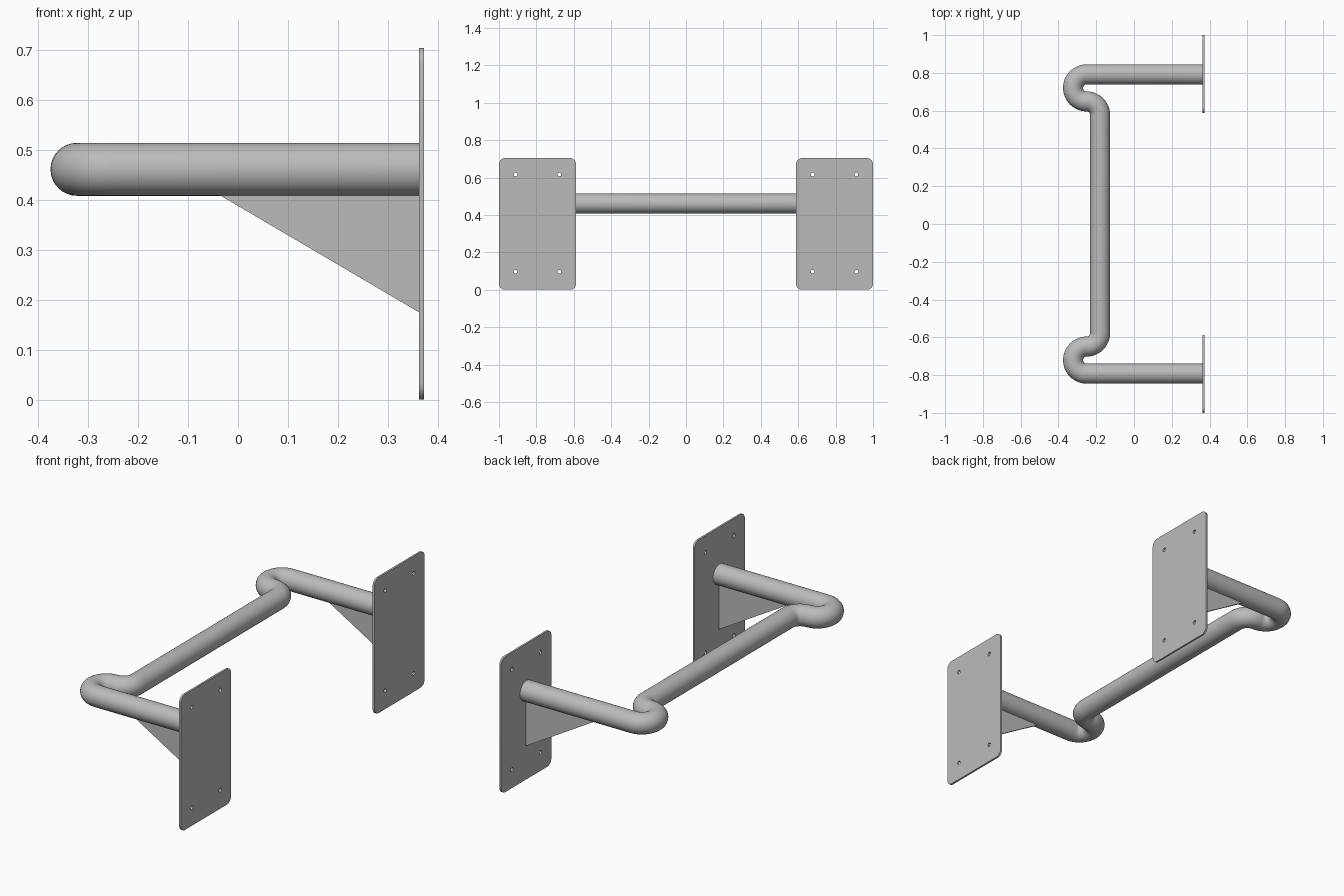
import bpy, bmesh
from math import pi, cos, sin, radians

cube = bpy.data.objects.get("Cube")
if cube:
    bpy.data.objects.remove(cube, do_unlink=True)

steel = bpy.data.materials.new("grey steel")
steel.use_nodes = True
GREY = (0.5, 0.5, 0.5, 1)
steel.diffuse_color = GREY
steel.node_tree.nodes["Principled BSDF"].inputs["Base Color"].default_value = GREY

TUBE_R, TUBE_Z, ARM_Y = 0.053, 0.461, 0.792
BEND_R, BEND_X = 0.0715, -0.251
PLATE_X, PLATE_T = 0.367, 0.01
PLATE_W, PLATE_H, CORNER = 0.412, 0.704, 0.033


def arc(cx, cy, r, start, end, steps):
    angles = [radians(start + (end - start) * i / steps) for i in range(steps + 1)]
    return [(cx + r * cos(a), cy + r * sin(a)) for a in angles]


def curve_object(name, dimensions, outlines, cyclic):
    data = bpy.data.curves.new(name, 'CURVE')
    data.dimensions = dimensions
    for points in outlines:
        spline = data.splines.new('POLY')
        spline.points.add(len(points) - 1)
        for p, (x, y) in zip(spline.points, points):
            p.co = (x, y, 0, 1)
        spline.use_cyclic_u = cyclic
    obj = bpy.data.objects.new(name, data)
    bpy.context.collection.objects.link(obj)
    return obj


def finish(obj):
    """Turn into a clean, welded mesh with smooth rounds and sharp edges."""
    bpy.ops.object.select_all(action='DESELECT')
    obj.select_set(True)
    bpy.context.view_layer.objects.active = obj
    if obj.type == 'CURVE':
        bpy.ops.object.convert(target='MESH')
        obj = bpy.context.view_layer.objects.active
    bm = bmesh.new()
    bm.from_mesh(obj.data)
    bmesh.ops.remove_doubles(bm, verts=bm.verts, dist=0.0001)
    bmesh.ops.recalc_face_normals(bm, faces=bm.faces)
    bm.to_mesh(obj.data)
    bm.free()
    obj.data.materials.clear()
    obj.data.materials.append(steel)
    bpy.ops.object.shade_smooth_by_angle(angle=radians(35))


# Bent tube: arm, U bend, quarter bend, then mirrored along the bar
half = [(PLATE_X - PLATE_T / 2, ARM_Y)]
half += arc(BEND_X, ARM_Y - BEND_R, BEND_R, 90, 270, 24)
half += arc(BEND_X, ARM_Y - 3 * BEND_R, BEND_R, 90, 0, 12)[1:]
path = half + [(x, -y) for x, y in reversed(half)]
tube = curve_object("bent_tube", '3D', [path], False)
tube.location.z = TUBE_Z
tube.data.bevel_depth = TUBE_R
tube.data.bevel_resolution = 14
tube.data.use_fill_caps = True
finish(tube)

for side, label in ((1, "back"), (-1, "front")):
    # Wall plate: rounded rectangle with four screw holes
    w, h = PLATE_W / 2 - CORNER, PLATE_H / 2 - CORNER
    outline = []
    for sx, sy, start in ((1, 1, 0), (-1, 1, 90), (-1, -1, 180), (1, -1, 270)):
        outline += arc(sx * w, sy * h, CORNER, start, start + 90, 8)
    holes = [arc(sx * 0.117, 0.004 + sy * 0.26, 0.01, 0, 360, 16)[:-1]
             for sx in (-1, 1) for sy in (-1, 1)]
    plate = curve_object(label + "_wall_plate", '2D', [outline] + holes, True)
    plate.data.fill_mode = 'BOTH'
    plate.data.extrude = PLATE_T / 2
    plate.rotation_euler = (pi / 2, 0, pi / 2)
    plate.location = (PLATE_X, side * (1 - PLATE_W / 2), PLATE_H / 2)
    finish(plate)

    # Triangular gusset under the arm, its top edge hidden in the tube
    mesh = bpy.data.meshes.new(label + "_gusset")
    gusset = bpy.data.objects.new(label + "_gusset", mesh)
    bpy.context.collection.objects.link(gusset)
    bm = bmesh.new()
    y = side * ARM_Y - 0.005
    corners = [(0.362, 0.175), (0.362, 0.43), (-0.072, 0.43)]
    face = bm.faces.new([bm.verts.new((x, y, z)) for x, z in corners])
    solid = bmesh.ops.extrude_face_region(bm, geom=[face])
    moved = [v for v in solid["geom"] if isinstance(v, bmesh.types.BMVert)]
    bmesh.ops.translate(bm, verts=moved, vec=(0, 0.01, 0))
    bm.to_mesh(mesh)
    bm.free()
    finish(gusset)
